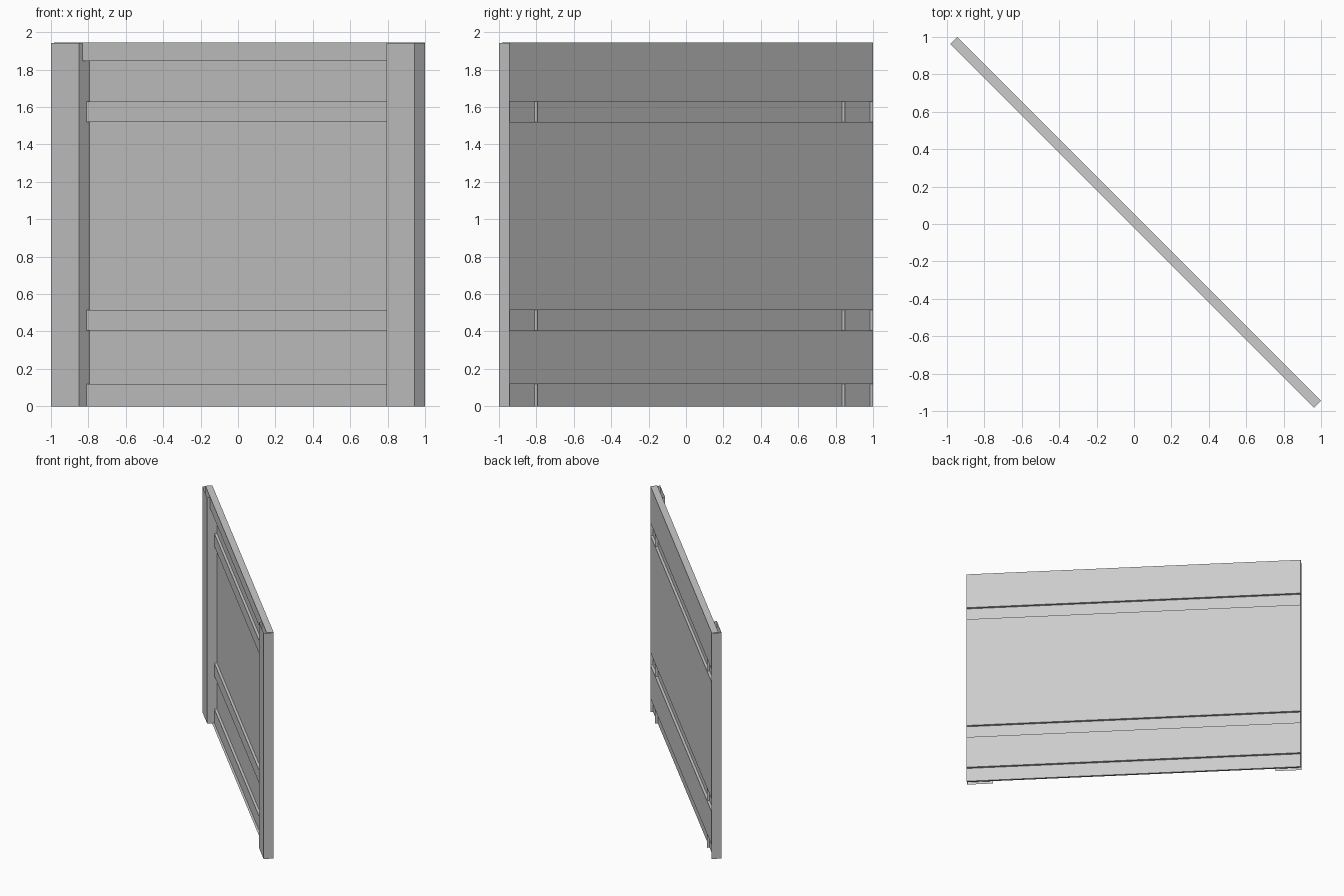
import bpy, bmesh, math

cube = bpy.data.objects.get("Cube")
if cube:
    bpy.data.objects.remove(cube, do_unlink=True)

grey = bpy.data.materials.new("plain_grey")
grey.use_nodes = True
color = (0.6, 0.6, 0.6, 1)
grey.diffuse_color = color
grey.node_tree.nodes["Principled BSDF"].inputs["Base Color"].default_value = color

HALF = 1.375     # half length along the wall
BACK = 0.039     # back plane; the post fronts lie at -BACK
GROOVE = 0.018   # depth plane of the recessed bands
LIP = -0.015     # plane of the top lip
TOP = 1.945
POST = 0.213


def extrude_profile(name, points, offset):
    """Sweep an open profile by an offset into a single-layer sheet."""
    bm = bmesh.new()
    start = [bm.verts.new(p) for p in points]
    end = [bm.verts.new([a + b for a, b in zip(p, offset)]) for p in points]
    for i in range(len(points) - 1):
        bm.faces.new((start[i], start[i + 1], end[i + 1], end[i]))
    mesh = bpy.data.meshes.new(name)
    bm.to_mesh(mesh)
    bm.free()
    mesh.materials.append(grey)
    obj = bpy.data.objects.new(name, mesh)
    obj.rotation_euler.z = -math.pi / 4   # the wall stands on the diagonal
    bpy.context.collection.objects.link(obj)
    return obj


# Grooved wall sheet: bottom flange, three recessed bands, folded top lip
profile = [(0, 0)]
for low, high in ((0, 0.12), (0.405, 0.515), (1.52, 1.63)):
    if low:
        profile.append((BACK, low))
    profile += [(GROOVE, low), (GROOVE, high), (BACK, high)]
profile += [(BACK, TOP), (LIP, TOP), (LIP, 1.845)]
extrude_profile("wall_sheet", [(HALF, y, z) for y, z in profile], (-2 * HALF, 0, 0))

# Open channel posts at both ends
for name, x in (("right_post", -HALF), ("left_post", HALF - POST)):
    channel = [(x, BACK, 0), (x, -BACK, 0), (x + POST, -BACK, 0), (x + POST, BACK, 0)]
    extrude_profile(name, channel, (0, 0, TOP - 0.003))
